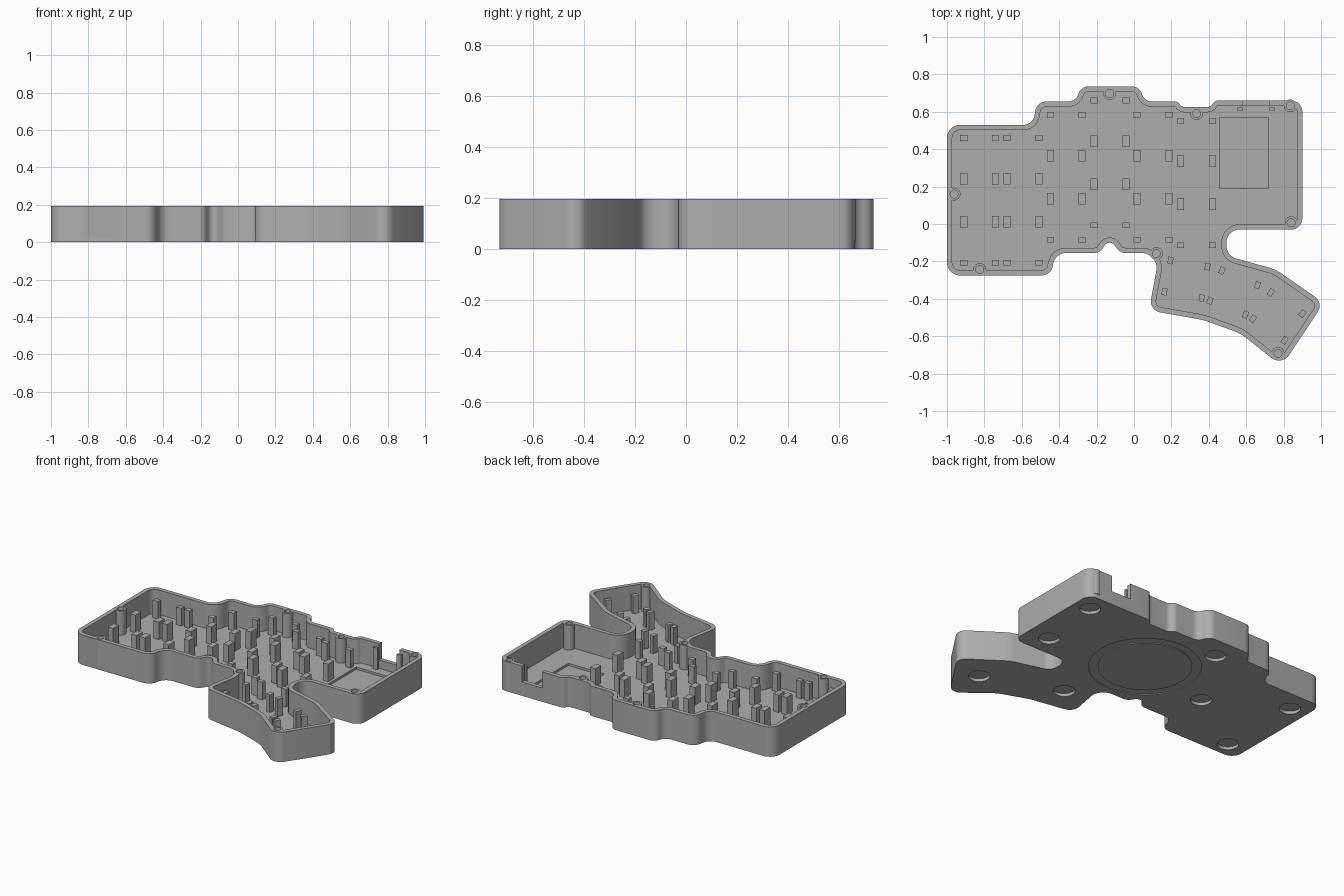
import bpy, bmesh, math
from mathutils import Vector, Matrix

if "Cube" in bpy.data.objects:
    bpy.data.objects.remove(bpy.data.objects["Cube"])

H, FLOOR, WALL = 0.195, 0.035, 0.028
grey = bpy.data.materials.new("light grey plastic")
grey.diffuse_color = (0.42, 0.42, 0.42, 1)
grey.use_nodes = True
grey.node_tree.nodes["Principled BSDF"].inputs["Base Color"].default_value = grey.diffuse_color


def make(name, bm):
    bmesh.ops.recalc_face_normals(bm, faces=bm.faces)
    me = bpy.data.meshes.new(name)
    bm.to_mesh(me)
    bm.free()
    me.materials.append(grey)
    ob = bpy.data.objects.new(name, me)
    bpy.context.collection.objects.link(ob)
    return ob


def fillet(corners):
    """Round each (x, y, radius) corner of a closed polygon."""
    pts = []
    n = len(corners)
    for i, (x, y, r) in enumerate(corners):
        p = Vector((x, y))
        a = Vector(corners[i - 1][:2]) - p
        b = Vector(corners[(i + 1) % n][:2]) - p
        la, lb = a.length, b.length
        a.normalize()
        b.normalize()
        half = a.angle(b) / 2
        t = min(r / math.tan(half), 0.49 * la, 0.49 * lb)
        r = t * math.tan(half)
        c = p + (a + b).normalized() * (r / math.sin(half))
        s, e = p + a * t - c, p + b * t - c
        turn = s.angle_signed(e)
        k = max(2, int(abs(turn) / math.radians(9)))
        for j in range(k + 1):
            ang = -turn * j / k
            pts.append(c + Matrix.Rotation(ang, 2) @ s)
    return pts


def inset(pts, d):
    out = []
    n = len(pts)
    for i, p in enumerate(pts):
        u = (p - pts[i - 1]).normalized()
        v = (pts[(i + 1) % n] - p).normalized()
        nu, nv = Vector((-u.y, u.x)), Vector((-v.y, v.x))
        m = (nu + nv).normalized()
        out.append(p + m * (d / max(0.5, m.dot(nu))))
    return out


def box(bm, x, y, sx, sy, z0, z1, rot=0):
    m = (Matrix.Translation((x, y, (z0 + z1) / 2)) @ Matrix.Rotation(math.radians(rot), 4, 'Z')
         @ Matrix.Diagonal((sx, sy, z1 - z0, 1)))
    bmesh.ops.create_cube(bm, size=1, matrix=m)


def cylinder(bm, x, y, r, z0, z1, seg=32):
    bmesh.ops.create_cone(bm, cap_ends=True, segments=seg, radius1=r, radius2=r, depth=z1 - z0,
                          matrix=Matrix.Translation((x, y, (z0 + z1) / 2)))


def ring(bm, x, y, r0, r1, z0, z1, seg=64):
    rows = []
    for i in range(seg):
        c, s = math.cos(math.tau * i / seg), math.sin(math.tau * i / seg)
        rows.append([bm.verts.new((x + r * c, y + r * s, z))
                     for r, z in ((r0, z0), (r1, z0), (r1, z1), (r0, z1))])
    for i in range(seg):
        a, b = rows[i - 1], rows[i]
        for k in range(4):
            m = (k + 1) % 4
            bm.faces.new((a[k], a[m], b[m], b[k]))


def boolean(target, tool, op):
    mod = target.modifiers.new(op.lower(), 'BOOLEAN')
    mod.operation, mod.solver, mod.object = op, 'EXACT', tool
    bpy.context.view_layer.objects.active = target
    bpy.ops.object.modifier_apply(modifier=mod.name)
    bpy.data.objects.remove(tool, do_unlink=True)


# Case outline, clockwise from the back left corner: x, y, radius
corners = [
    (-1, .53, .07), (-.54, .53, .06), (-.52, .655, .06), (-.31, .655, .055), (-.285, .735, .055),
    (.03, .735, .055), (.055, .655, .055), (.235, .655, .04), (.255, .625, .04),
    (.41, .625, .04), (.43, .66, .04), (.9, .66, .06), (.9, -.03, .06),
    (.495, -.03, .07), (.495, -.17, .07), (.757, -.243, .2), (1.015, -.422, .06),
    (.79, -.76, .065), (.57, -.585, .2), (.37, -.513, .2), (.08, -.462, .06),
    (.137, -.155, .08), (-.075, -.155, .05), (-.13, -.075, .055), (-.185, -.155, .05),
    (-.42, -.155, .07), (-.445, -.275, .06), (-1, -.275, .07),
]
outer = fillet(corners)[::-1]
inner = inset(outer, WALL)

# Hollow tray
bm = bmesh.new()
loops = [[bm.verts.new((p.x, p.y, z)) for p in pts]
         for pts, z in ((outer, 0), (outer, H), (inner, H), (inner, FLOOR))]
for lo, hi in zip(loops, loops[1:]):
    for i in range(len(lo)):
        bm.faces.new((lo[i - 1], lo[i], hi[i], hi[i - 1]))
bm.faces.new(loops[0])
bm.faces.new(loops[3])
case = make("case_tray", bm)

# Screw bosses joined to the walls
bosses = [(-.962, .16), (-.825, -.243), (-.13, .698), (.335, .59),
          (.835, .632), (.84, .007), (.12, -.158), (.77, -.692)]
bm = bmesh.new()
for x, y in bosses:
    cylinder(bm, x, y, .034, .028, H)
boolean(case, make("screw_bosses", bm), 'UNION')

# Screw holes, foot recesses, round groove, controller recess, port notch
feet = [(.79, .535), (.75, .11), (.78, -.50), (.28, -.31),
        (-.14, .585), (-.41, .13), (-.88, .39), (-.87, -.17)]
bm = bmesh.new()
for x, y in bosses:
    cylinder(bm, x, y, .021, .07, H + .05, 24)
for x, y in feet:
    cylinder(bm, x, y, .064, -.05, .02)
ring(bm, .1, .22, .28, .335, -.05, .005)
box(bm, .588, .38, .262, .38, .02, .06)
box(bm, .652, .66, .146, .1, .09, H + .05)
boolean(case, make("cutouts", bm), 'DIFFERENCE')

# Switch support posts: matrix columns share one row spacing
bm = bmesh.new()
for xs, top in (((-.91, -.74), .46), ((-.68, -.508), .46), ((-.446, -.277), .583),
                ((-.214, -.043), .66), ((.016, .187), .583), ((.248, .42), .553)):
    for x in xs:
        for dy, depth in ((0, .03), (-.218, .06), (-.448, .06), (-.667, .03)):
            box(bm, x, top + dy, .038, depth, .03, .15)
# Fanned thumb posts
for rot, pts in ((-10, [(.195, -.195), (.163, -.362), (.393, -.228), (.362, -.396)]),
                 (-22, [(.47, -.249), (.406, -.41), (.66, -.327), (.596, -.484)]),
                 (-34, [(.732, -.366), (.637, -.506), (.9, -.479), (.805, -.622)])):
    for x, y in pts:
        box(bm, x, y, .028, .038, .03, .15, rot)
make("switch_posts", bm)

# Posts that hold the controller beside the port
bm = bmesh.new()
for x in (.567, .738):
    box(bm, x, .615, .032, .014, .03, .175)
make("controller_posts", bm)

bpy.ops.object.select_all(action='DESELECT')
case.select_set(True)
bpy.context.view_layer.objects.active = case
bpy.ops.object.shade_smooth_by_angle(angle=math.radians(30))
